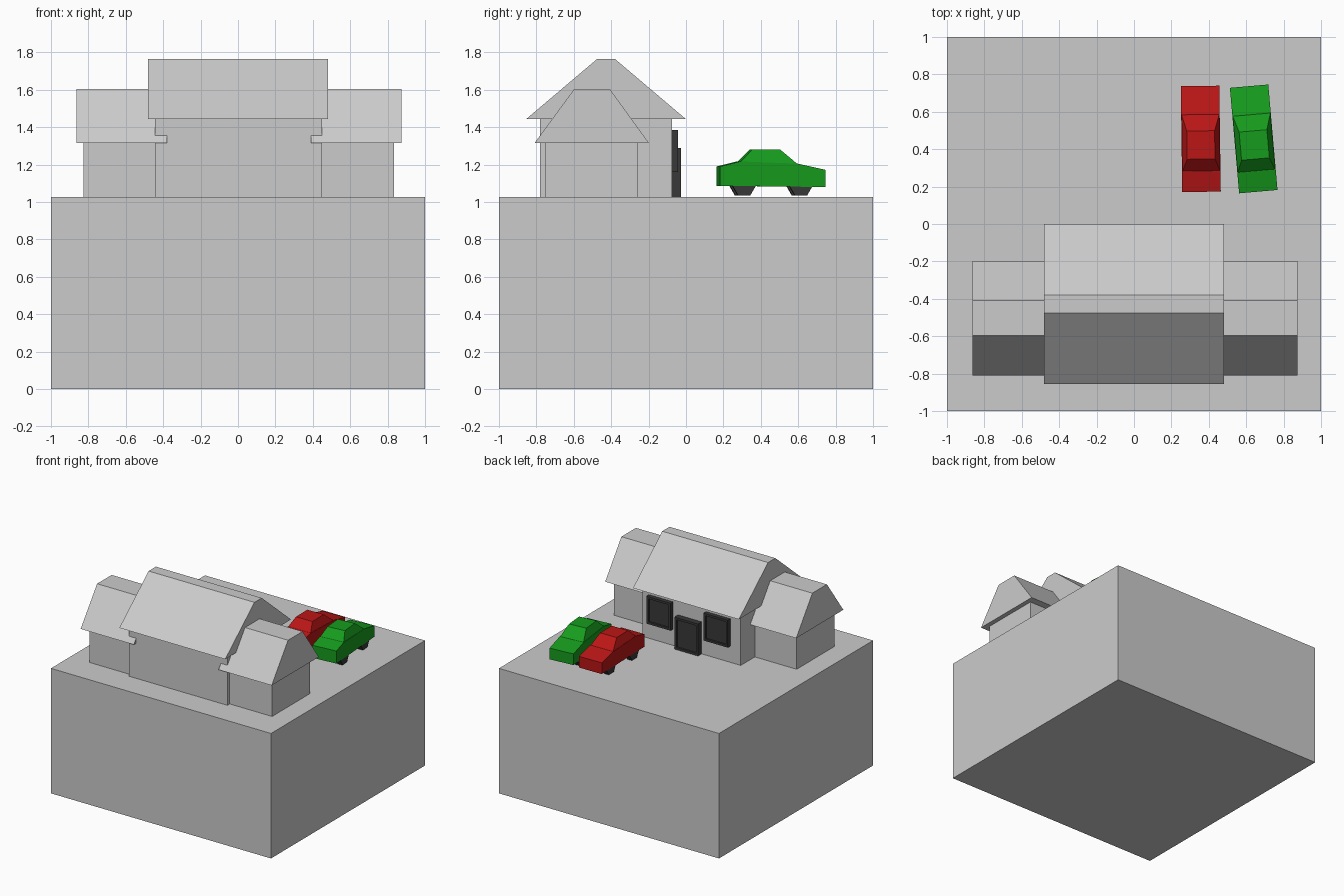
import bpy, bmesh, math
from mathutils import Matrix

if "Cube" in bpy.data.objects:
    bpy.data.objects.remove(bpy.data.objects["Cube"])

GROUND = 1.027


def material(name, rgb):
    m = bpy.data.materials.new(name)
    m.diffuse_color = (*rgb, 1)
    m.use_nodes = True
    m.node_tree.nodes["Principled BSDF"].inputs["Base Color"].default_value = m.diffuse_color
    return m


RED = material("red_paint", (0.5, 0.008, 0.008))
GREEN = material("green_paint", (0.008, 0.33, 0.012))
DARK = material("dark_grey", (0.04, 0.04, 0.04))


def finish(bm, name, mat=None):
    bmesh.ops.recalc_face_normals(bm, faces=bm.faces)
    mesh = bpy.data.meshes.new(name)
    bm.to_mesh(mesh)
    bm.free()
    if mat:
        mesh.materials.append(mat)
    ob = bpy.data.objects.new(name, mesh)
    bpy.context.collection.objects.link(ob)
    return ob


def prism(name, profile, x0, x1, mat=None, top_scale=1.0):
    """Extrude a (y, z) profile along x; top_scale narrows the highest points."""
    top = max(z for _, z in profile)
    mid, half = (x0 + x1) / 2, (x1 - x0) / 2
    bm = bmesh.new()
    ends = []
    for side in (-1, 1):
        ends.append([bm.verts.new((mid + side * half * (top_scale if z > top - 1e-4 else 1), y, z))
                     for y, z in profile])
        bm.faces.new(ends[-1])
    n = len(profile)
    for i in range(n):
        j = (i + 1) % n
        bm.faces.new((ends[0][i], ends[0][j], ends[1][j], ends[1][i]))
    return finish(bm, name, mat)


def box(name, x0, x1, y0, y1, z0, z1, mat=None):
    return prism(name, [(y0, z0), (y1, z0), (y1, z1), (y0, z1)], x0, x1, mat)


def framed_panel(name, x0, x1, y0, y1, z0, z1):
    """Dark box whose +y face has a raised frame around a sunken panel."""
    ob = box(name, x0, x1, y0, y1, z0, z1, DARK)
    bm = bmesh.new()
    bm.from_mesh(ob.data)
    face = max(bm.faces, key=lambda f: f.calc_center_median().y)
    bmesh.ops.inset_region(bm, faces=[face], thickness=0.025)
    inner = bmesh.ops.extrude_face_region(bm, geom=[face])["geom"]
    bmesh.ops.delete(bm, geom=[face], context='FACES')
    verts = [g for g in inner if isinstance(g, bmesh.types.BMVert)]
    bmesh.ops.translate(bm, verts=verts, vec=(0, -0.015, 0))
    bmesh.ops.recalc_face_normals(bm, faces=bm.faces)
    bm.to_mesh(ob.data)
    bm.free()


# plinth
box("plinth", -1, 1, -1, 1, 0, GROUND)

# main house
box("main_walls", -0.445, 0.45, -0.78, -0.075, GROUND, 1.445)
prism("main_roof", [(-0.855, 1.443), (0.0, 1.443), (-0.38, 1.765), (-0.475, 1.765)], -0.48, 0.482)

# side wings
wing_roof = [(-0.81, 1.315), (-0.198, 1.315), (-0.408, 1.605), (-0.597, 1.605)]
for name, wall, roof in (("left", (-0.825, -0.4), (-0.863, -0.38)),
                         ("right", (0.41, 0.835), (0.39, 0.873))):
    box(name + "_wing_walls", *wall, -0.75, -0.258, GROUND, 1.316)
    prism(name + "_wing_roof", wing_roof, *roof)

# door and windows on the courtyard side
framed_panel("door", -0.09, 0.125, -0.078, -0.027, GROUND, 1.29)
framed_panel("window_a", 0.17, 0.39, -0.078, -0.042, 1.16, 1.385)
framed_panel("window_b", -0.35, -0.13, -0.078, -0.042, 1.16, 1.385)


def wheel(name, side, y):
    """Six-sided wheel lying along x."""
    r, z = 0.065, 0.064
    ring = [(y + r * math.cos(i * math.pi / 3), z + r * math.sin(i * math.pi / 3)) for i in range(6)]
    x = sorted((side * 0.058, side * 0.1))
    return prism(name, ring, *x, DARK)


def car(name, x, y, angle, paint):
    body = [(-0.283, 0.06), (0.283, 0.053), (0.283, 0.145), (0.135, 0.178),
            (-0.175, 0.19), (-0.283, 0.163)]
    cabin = [(-0.175, 0.186), (0.135, 0.174), (0.043, 0.253), (-0.108, 0.253)]
    parts = [prism(name + "_body", body, -0.103, 0.103, paint),
             prism(name + "_cabin", cabin, -0.102, 0.102, paint, top_scale=0.73)]
    for side, label in ((-1, "left"), (1, "right")):
        for wy, end in ((-0.153, "rear"), (0.152, "front")):
            parts.append(wheel(f"{name}_{end}_{label}_wheel", side, wy))
    for p in parts:
        p.data.transform(Matrix.Translation((x, y, GROUND - 0.001 + 0.001)) @
                         Matrix.Rotation(math.radians(angle), 4, 'Z'))


# parked cars
car("red_car", 0.357, 0.455, 0.8, RED)
car("green_car", 0.64, 0.455, 5, GREEN)
